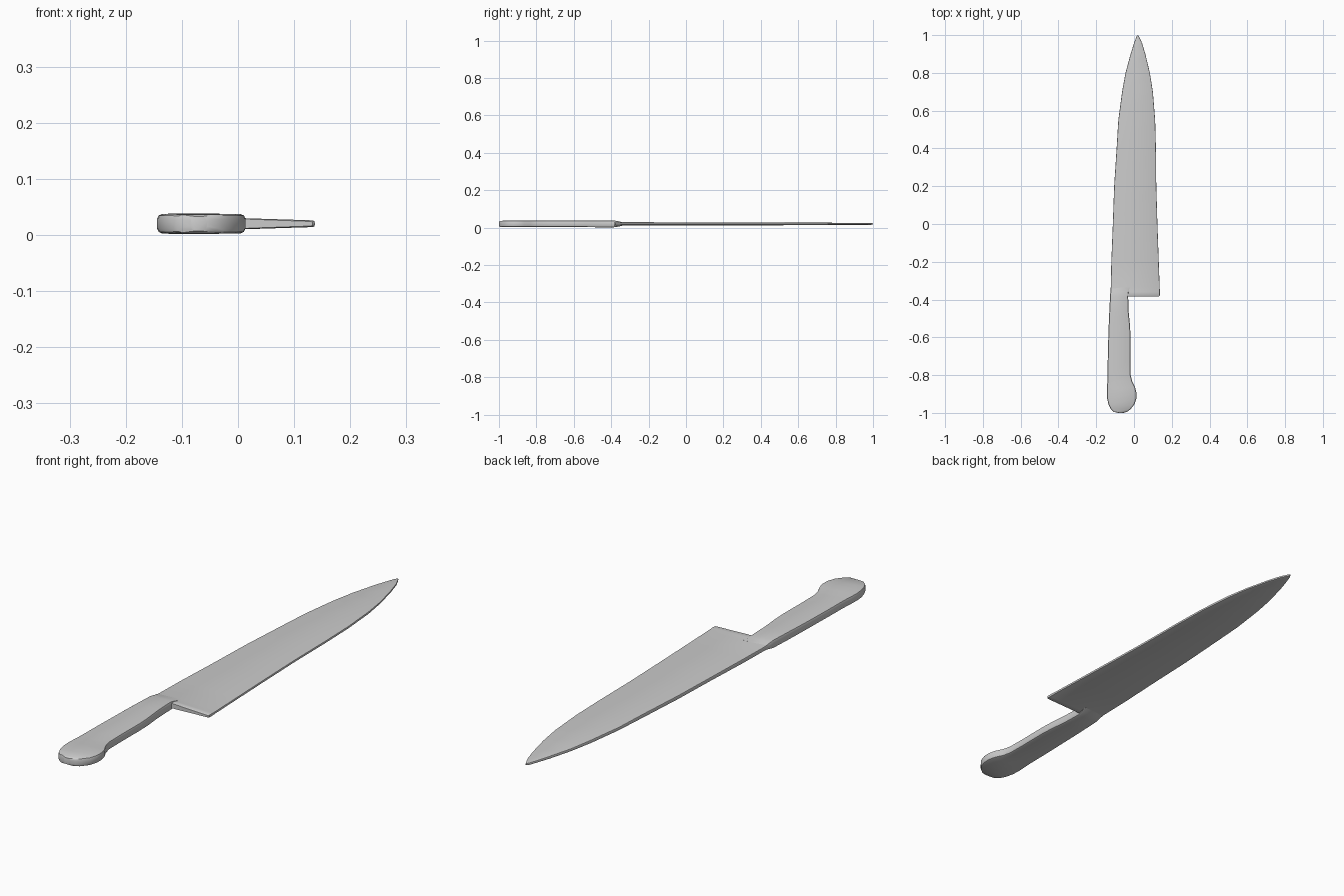
import bpy, bmesh
from math import radians

cube = bpy.data.objects.get("Cube")
if cube:
    bpy.data.objects.remove(cube, do_unlink=True)

GREY = (0.6, 0.6, 0.6, 1)
steel = bpy.data.materials.new("plain grey")
steel.use_nodes = True
steel.diffuse_color = GREY
steel.node_tree.nodes["Principled BSDF"].inputs["Base Color"].default_value = GREY
MID = 0.02  # height of the flat centre plane


def section(y, left, right, thick_left, thick_right, r):
    """Rounded bar across x, with its own half thickness on each side."""
    r = min(r, (right - left) * 0.3)
    half = []
    for x, h, s in ((left, thick_left, 1), (right, thick_right, -1)):
        q = min(r, h * 0.7)
        side = [(x, h - q), (x + s * q * 0.3, h - q * 0.3), (x + s * q, h)]
        half += side if s > 0 else side[::-1]
    ring = half + [(x, -h) for x, h in reversed(half)]
    return [(x, y, MID + h) for x, h in ring]


def loft(name, stations):
    bm = bmesh.new()
    rings = [[bm.verts.new(p) for p in section(*s)] for s in stations]
    for a, b in zip(rings, rings[1:]):
        for i in range(len(a)):
            j = (i + 1) % len(a)
            bm.faces.new((a[i], a[j], b[j], b[i]))
    bm.faces.new(rings[0])
    bm.faces.new(rings[-1][::-1])
    bmesh.ops.recalc_face_normals(bm, faces=bm.faces)
    mesh = bpy.data.meshes.new(name)
    bm.to_mesh(mesh)
    bm.free()
    mesh.materials.append(steel)
    obj = bpy.data.objects.new(name, mesh)
    bpy.context.collection.objects.link(obj)
    bpy.ops.object.select_all(action='DESELECT')
    obj.select_set(True)
    bpy.context.view_layer.objects.active = obj
    bpy.ops.object.shade_smooth_by_angle(angle=radians(35))


# Blade: y, spine x, edge x, spine half thickness, edge half thickness
blade = [
    (-.383, -.12, .133, .013, .004), (-.378, -.125, .137, .014, .006),
    (-.36, -.124, .137, .012, .006), (-.335, -.123, .136, .009, .005),
    (-.2, -.12, .131, .009, .005), (0, -.112, .124, .008, .005),
    (.2, -.105, .118, .008, .005), (.4, -.092, .116, .008, .005),
    (.55, -.083, .112, .007, .005), (.7, -.063, .1, .007, .005),
    (.8, -.045, .084, .006, .004), (.9, -.018, .06, .006, .004),
    (.96, .001, .042, .005, .004), (.99, .012, .028, .005, .004),
    (1, .018, .022, .003, .003),
]
loft("blade", [s + (.004,) for s in blade])

# Handle: y, back x, belly x, half thickness; the front ramps into the blade
handle = [
    (-1, -.085, -.055, .013), (-.994, -.108, -.036, .016),
    (-.98, -.123, -.018, .017), (-.955, -.135, .002, .017),
    (-.925, -.142, .012, .017), (-.895, -.144, .013, .017),
    (-.865, -.143, .006, .017), (-.835, -.141, -.009, .017),
    (-.8, -.14, -.018, .017), (-.72, -.139, -.019, .017),
    (-.6, -.136, -.018, .017), (-.54, -.134, -.021, .0175),
    (-.47, -.131, -.028, .018), (-.385, -.127, -.031, .018),
    (-.36, -.125, -.028, .014), (-.335, -.122, -.02, .008),
]
loft("handle", [s + (s[3], .008) for s in handle])
